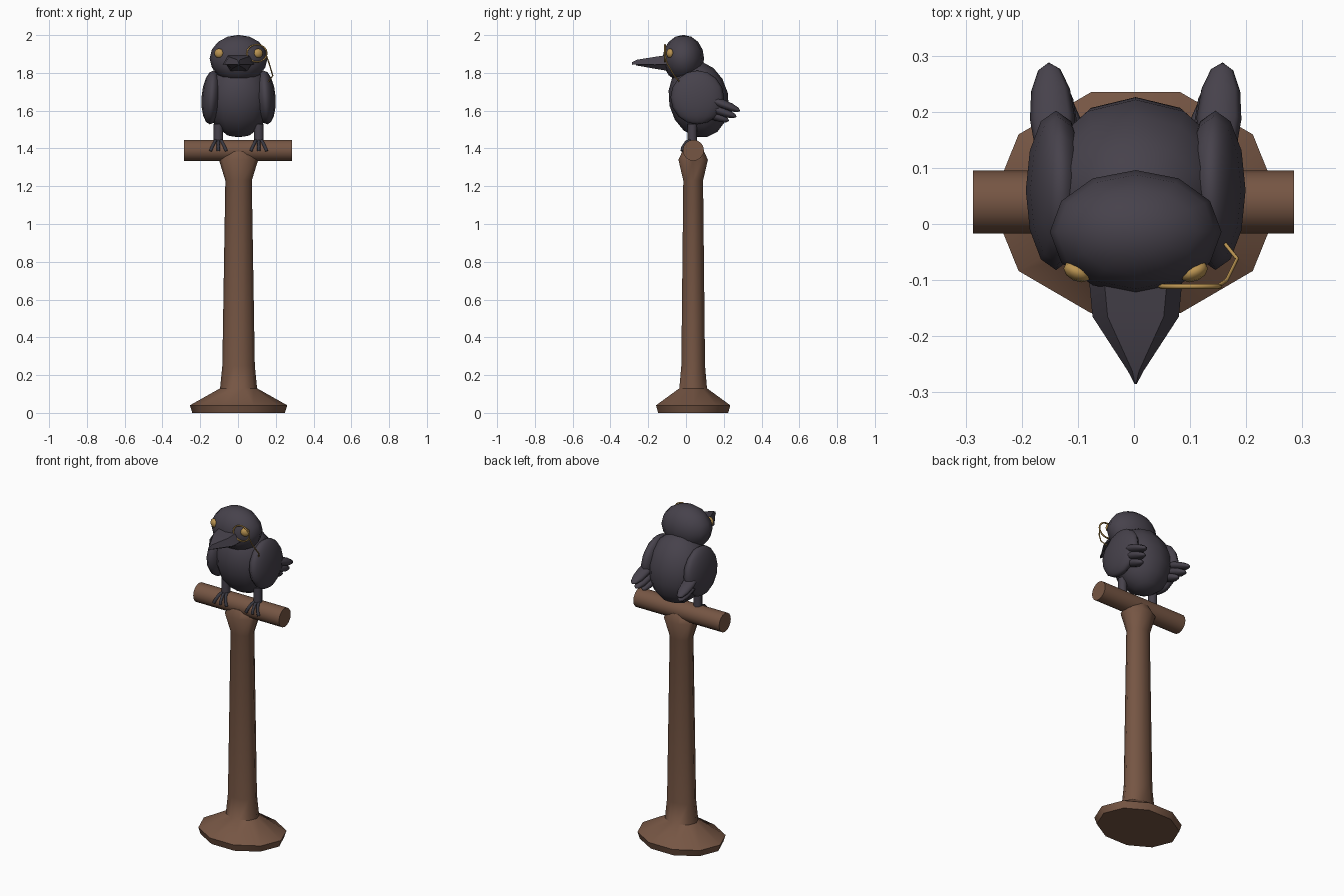
import bpy, bmesh, math
from mathutils import Vector

cube = bpy.data.objects.get("Cube")
if cube:
    bpy.data.objects.remove(cube, do_unlink=True)


def material(name, rgb):
    m = bpy.data.materials.new(name)
    m.use_nodes = True
    m.diffuse_color = (*rgb, 1)
    bsdf = m.node_tree.nodes["Principled BSDF"]
    bsdf.inputs["Base Color"].default_value = (*rgb, 1)
    bsdf.inputs["Roughness"].default_value = 0.8
    return m


PLUMAGE = material("charcoal plumage", (0.062, 0.054, 0.071))
CLAW = material("dark slate claw", (0.04, 0.039, 0.052))
WOOD = material("brown wood", (0.18, 0.092, 0.057))
GOLD = material("gold", (0.5, 0.3, 0.085))


def finish(ob, name, mat, angle=60):
    ob.name = name
    ob.data.materials.append(mat)
    bpy.ops.object.select_all(action='DESELECT')
    ob.select_set(True)
    bpy.context.view_layer.objects.active = ob
    bpy.ops.object.shade_smooth_by_angle(angle=math.radians(angle))
    return ob


def ball(name, mat, loc, radii, segs=12, rings=8, rot=(0, 0, 0)):
    bpy.ops.mesh.primitive_uv_sphere_add(segments=segs, ring_count=rings, radius=1,
                                         location=loc, rotation=rot)
    ob = bpy.context.object
    ob.scale = radii
    return finish(ob, name, mat)


def rod(name, mat, a, b, r, sides):
    a, b = Vector(a), Vector(b)
    bpy.ops.mesh.primitive_cylinder_add(vertices=sides, radius=r, depth=(b - a).length,
                                        location=(a + b) / 2)
    ob = bpy.context.object
    ob.rotation_euler = (b - a).to_track_quat('Z', 'Y').to_euler()
    return finish(ob, name, mat)


def loft(name, mat, sections, angle):
    """Skin closed loops of points, capping both ends."""
    bm = bmesh.new()
    loops = [[bm.verts.new(p) for p in s] for s in sections]
    n = len(loops[0])
    for a, b in zip(loops, loops[1:]):
        for i in range(n):
            j = (i + 1) % n
            bm.faces.new((a[i], a[j], b[j], b[i]))
    bm.faces.new(loops[0])
    bm.faces.new(loops[-1])
    bmesh.ops.recalc_face_normals(bm, faces=bm.faces)
    mesh = bpy.data.meshes.new(name)
    bm.to_mesh(mesh)
    bm.free()
    ob = bpy.data.objects.new(name, mesh)
    bpy.context.collection.objects.link(ob)
    return finish(ob, name, mat, angle)


def wire(name, mat, points, r, closed=False):
    cu = bpy.data.curves.new(name, 'CURVE')
    cu.dimensions = '3D'
    cu.bevel_depth = r
    cu.bevel_resolution = 1
    cu.use_fill_caps = True
    sp = cu.splines.new('POLY')
    sp.points.add(len(points) - 1)
    for p, co in zip(sp.points, points):
        p.co = (*co, 1)
    sp.use_cyclic_u = closed
    cu.materials.append(mat)
    ob = bpy.data.objects.new(name, cu)
    bpy.context.collection.objects.link(ob)
    return ob


# Stand: ten-sided oval post flaring at foot and head (z, x radius, y radius)
profile = [(0, .245, .195), (.04, .258, .207), (.13, .098, .077), (.25, .086, .066),
           (1.23, .07, .055), (1.34, .104, .082), (1.385, .06, .06)]
loft("stand_post", WOOD,
     [[(.003 + rx * math.cos(k * math.tau / 10), .038 + ry * math.sin(k * math.tau / 10), z)
       for k in range(10)] for z, rx, ry in profile], 50)
rod("perch_bar", WOOD, (-.287, .039, 1.39), (.285, .039, 1.39), .056, 16)

# Body and head
ball("body", PLUMAGE, (.003, .067, 1.66), (.172, .158, .205), rot=(math.radians(12), 0, 0))
ball("head", PLUMAGE, (.003, -.014, 1.876), (.153, .11, .125))


# Beak: two halves tapering to a point (y, half width, ridge half width, ridge z, edge z)
def beak_half(name, rows):
    loft(name, PLUMAGE, [[(.003 - w, y, ze), (.003 - r, y, zr),
                          (.003 + r, y, zr), (.003 + w, y, ze)]
                         for y, w, r, zr, ze in rows], 25)


beak_half("upper_beak", [(-.08, .085, .058, 1.897, 1.845), (-.165, .077, .05, 1.885, 1.843),
                         (-.262, .014, .006, 1.869, 1.845), (-.285, .002, .001, 1.857, 1.843)])
beak_half("lower_beak", [(-.08, .076, .045, 1.808, 1.85), (-.16, .066, .034, 1.821, 1.846),
                         (-.265, .008, .003, 1.84, 1.846)])

for side, s in (("left", 1), ("right", -1)):
    x0 = .003
    # Wing with three trailing feathers
    ball(side + "_wing", PLUMAGE, (x0 + s * .142, .06, 1.67), (.054, .142, .143),
         rot=(0, s * math.radians(-4), 0))
    feathers = [((.142, .09, 1.675), (.155, .288, 1.598), .04),
                ((.135, .08, 1.635), (.146, .268, 1.567), .037),
                ((.125, .07, 1.605), (.128, .228, 1.545), .033)]
    for i, (a, b, w) in enumerate(feathers):
        a = Vector((x0 + s * a[0], a[1], a[2]))
        b = Vector((x0 + s * b[0], b[1], b[2]))
        ball(f"{side}_feather_{i + 1}", PLUMAGE, (a + b) / 2,
             (w, .025, (b - a).length / 2), 8, 6,
             (b - a).to_track_quat('Z', 'Y').to_euler())
    # Eye
    ball(side + "_eye", GOLD, (x0 + s * .104, -.085, 1.904), (.026, .017, .025), 10, 6,
         (0, 0, s * math.radians(25)))
    # Leg and three toes curling over the perch
    fx = x0 + s * .107
    rod(side + "_leg", PLUMAGE, (fx, .034, 1.43), (fx, .034, 1.53), .025, 8)
    for t in (-1, 0, 1):
        wire(f"{side}_toe_{t + 2}", CLAW,
             [(fx + t * .012, .03, 1.446), (fx + t * .02, .002, 1.434),
              (fx + t * .034, -.017, 1.405), (fx + t * .042, -.02, 1.386)], .009)

# Monocle ring and its chain
wire("monocle_ring", GOLD,
     [(.1 + .053 * math.cos(k * math.tau / 16), -.111, 1.904 + .046 * math.sin(k * math.tau / 16))
      for k in range(16)], .0045, True)
wire("monocle_chain", GOLD,
     [(.15, -.111, 1.892), (.165, -.1, 1.85), (.184, -.062, 1.785), (.163, -.036, 1.755)], .0035)
